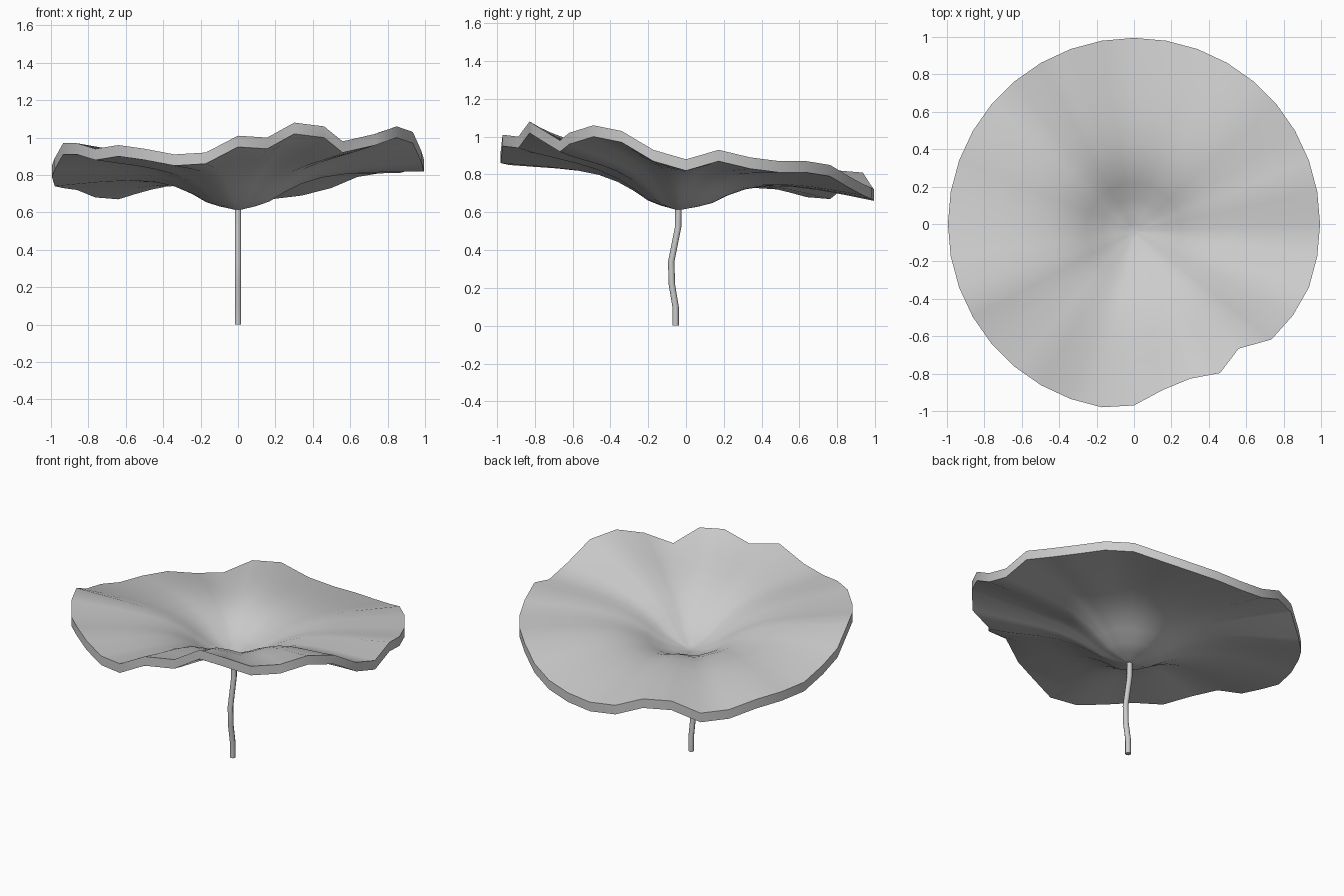
import bpy, bmesh, math
from mathutils import Vector

cube = bpy.data.objects.get("Cube")
if cube:
    bpy.data.objects.remove(cube, do_unlink=True)

grey = bpy.data.materials.new("plain_grey")
grey.use_nodes = True
COLOUR = (0.6, 0.6, 0.6, 1)
grey.diffuse_color = COLOUR
grey.node_tree.nodes["Principled BSDF"].inputs["Base Color"].default_value = COLOUR

SEGMENTS = 36
THICKNESS = 0.06
CENTRE_Y = -0.04

# Rim height every ten degrees, counter-clockwise from +x
RIM = [.88, .93, .89, .87, .87, .85, .79, .75, .73, .72, .74, .81,
       .81, .73, .74, .78, .79, .80, .85, .89, .97, .97, .94, .96,
       .94, .91, .92, 1.01, 1.0, 1.08, 1.06, .98, 1.02, 1.06, 1.03, .93]
# Rim radius where the edge is torn, by segment number
TORN = {27: .97, 28: .90, 29: .88, 30: .92, 31: .87, 32: .96, 33: .98}
# Cup section of the underside: radius fraction, height
CUP = [(.04, .62), (.1, .635), (.17, .66), (.25, .71), (.34, .755),
       (.45, .79), (.58, .81), (.72, .82), (.86, .825), (1, .83)]


def leaf_point(seg, t, base):
    angle = math.tau * seg / SEGMENTS
    radius = t * (1 + (TORN.get(seg, .995) - 1) * t ** 3)
    lift = (RIM[seg] - THICKNESS - CUP[-1][1]) * t ** 1.5
    return Vector((radius * math.cos(angle),
                   radius * math.sin(angle) + CENTRE_Y * (1 - t),
                   base + lift))


def finish(obj, angle):
    obj.data.materials.append(grey)
    bpy.ops.object.select_all(action="DESELECT")
    obj.select_set(True)
    bpy.context.view_layer.objects.active = obj
    bpy.ops.object.shade_smooth_by_angle(angle=math.radians(angle))


def add_object(name, bm):
    bmesh.ops.recalc_face_normals(bm, faces=bm.faces[:])
    mesh = bpy.data.meshes.new(name)
    bm.to_mesh(mesh)
    bm.free()
    obj = bpy.data.objects.new(name, mesh)
    bpy.context.collection.objects.link(obj)
    return obj


def bridge(bm, rings):
    for low, high in zip(rings, rings[1:]):
        n = len(low)
        for i in range(n):
            j = (i + 1) % n
            bm.faces.new((low[i], low[j], high[j], high[i]))


# Rippled leaf: rings from the cup floor to the rim, then thickened upward
bm = bmesh.new()
rings = [[bm.verts.new(leaf_point(s, t, z)) for s in range(SEGMENTS)] for t, z in CUP]
bridge(bm, rings)
tip = bm.verts.new((0, CENTRE_Y, .61))
for i in range(SEGMENTS):
    bm.faces.new((tip, rings[0][(i + 1) % SEGMENTS], rings[0][i]))
top = bmesh.ops.extrude_face_region(bm, geom=bm.faces[:], use_keep_orig=True)
bmesh.ops.translate(bm, vec=(0, 0, THICKNESS),
                    verts=[v for v in top["geom"] if isinstance(v, bmesh.types.BMVert)])
finish(add_object("leaf", bm), 50)

# Bent stem
STEM = [(-.055, 0), (-.055, .1), (-.075, .22), (-.078, .34), (-.042, .52), (-.04, .63)]
SIDES = 8
bm = bmesh.new()
rings = []
for y, z in STEM:
    rings.append([bm.verts.new((.017 * math.cos(math.tau * k / SIDES),
                                y + .017 * math.sin(math.tau * k / SIDES), z))
                  for k in range(SIDES)])
bridge(bm, rings)
bm.faces.new(rings[0])
bm.faces.new(rings[-1])
finish(add_object("stem", bm), 50)
